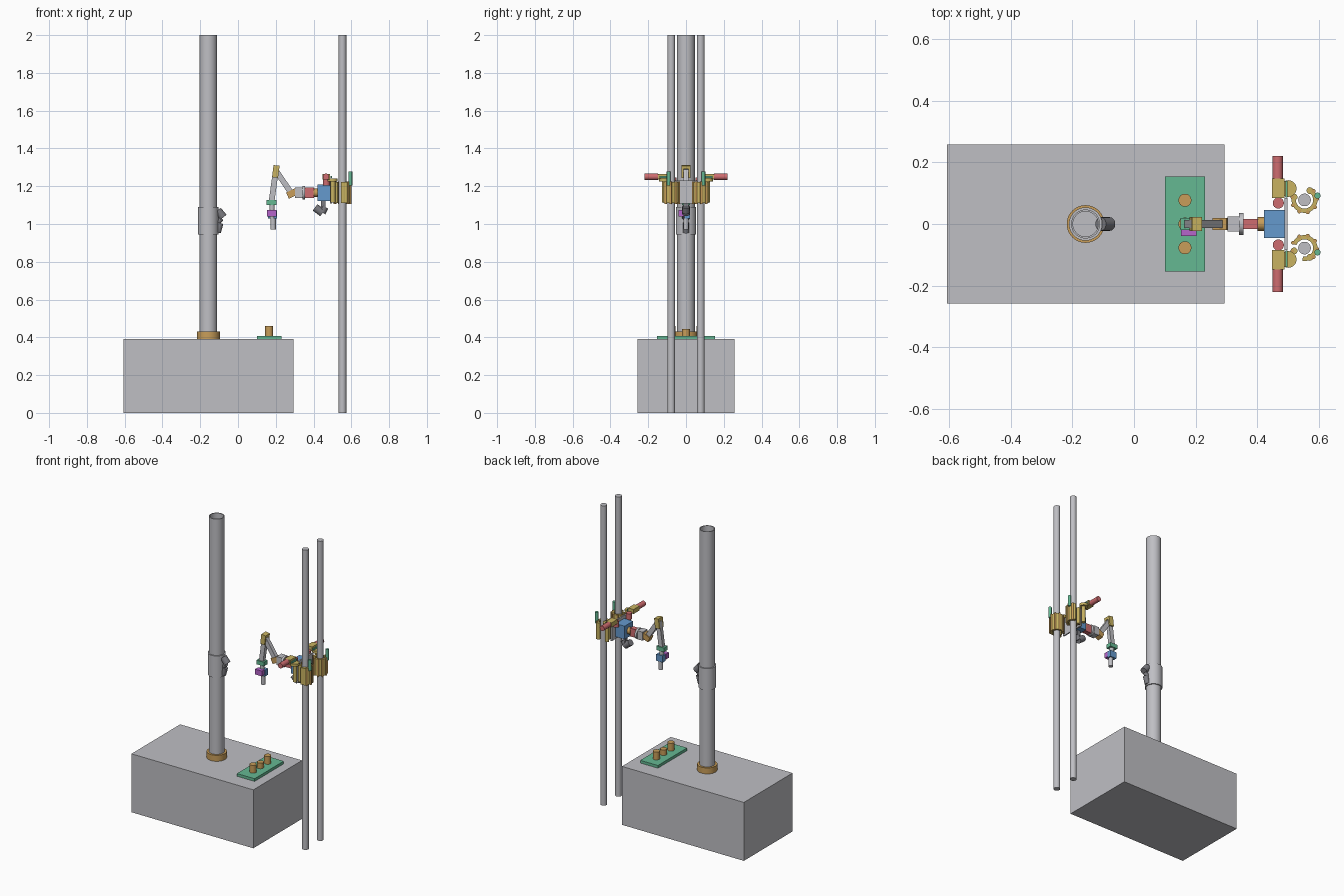
import bpy, bmesh
from math import pi, cos, sin, radians
from mathutils import Vector

cube = bpy.data.objects.get("Cube")
if cube:
    bpy.data.objects.remove(cube, do_unlink=True)


def material(name, r, g, b):
    m = bpy.data.materials.new(name)
    m.use_nodes = True
    m.diffuse_color = (r, g, b, 1)
    m.node_tree.nodes["Principled BSDF"].inputs["Base Color"].default_value = (r, g, b, 1)
    return m


GREY = material("light grey", 0.52, 0.52, 0.55)
DARK = material("dark grey", 0.2, 0.2, 0.22)
TAN = material("tan orange", 0.58, 0.34, 0.1)
GOLD = material("gold", 0.58, 0.45, 0.12)
GREEN = material("green", 0.13, 0.48, 0.29)
RED = material("red", 0.62, 0.15, 0.16)
BLUE = material("blue", 0.13, 0.32, 0.61)
PURPLE = material("purple", 0.47, 0.13, 0.6)


def finish(name, bm, mat, smooth=False):
    bmesh.ops.recalc_face_normals(bm, faces=bm.faces)
    mesh = bpy.data.meshes.new(name)
    bm.to_mesh(mesh)
    bm.free()
    mesh.materials.append(mat)
    ob = bpy.data.objects.new(name, mesh)
    bpy.context.collection.objects.link(ob)
    if smooth:
        bpy.ops.object.select_all(action='DESELECT')
        ob.select_set(True)
        bpy.context.view_layer.objects.active = ob
        bpy.ops.object.shade_smooth_by_angle(angle=radians(35))
    return ob


def box(name, mat, x, y, z):
    """Box from three (low, high) ranges."""
    bm = bmesh.new()
    bmesh.ops.create_cube(bm, size=1)
    for v in bm.verts:
        v.co = [(r[0] + r[1]) / 2 + c * (r[1] - r[0]) for c, r in zip(v.co, (x, y, z))]
    return finish(name, bm, mat)


def place(bm, a, b):
    """Move a z-aligned, centred shape onto the line a-b."""
    a, b = Vector(a), Vector(b)
    rot = (b - a).to_track_quat('Z', 'Y')
    for v in bm.verts:
        v.co = rot @ v.co + (a + b) / 2
    return bm


def rod(name, mat, a, b, r, sides=32):
    bm = bmesh.new()
    length = (Vector(b) - Vector(a)).length
    bmesh.ops.create_cone(bm, cap_ends=True, segments=sides, radius1=r, radius2=r, depth=length)
    return finish(name, place(bm, a, b), mat, True)


def link(name, mat, a, b, wide, deep):
    """Rectangular bar in the xz plane; deep is its size along y."""
    d = (Vector(b) - Vector(a)).normalized()
    side = Vector((-d.z, 0, d.x)) * wide / 2
    bm = bmesh.new()
    ring = [bm.verts.new(Vector(p) + s * side + Vector((0, -deep / 2, 0)))
            for p, s in ((a, 1), (b, 1), (b, -1), (a, -1))]
    face = bm.faces.new(ring)
    top = bmesh.ops.extrude_face_region(bm, geom=[face])["geom"]
    bmesh.ops.translate(bm, vec=(0, deep, 0),
                        verts=[v for v in top if isinstance(v, bmesh.types.BMVert)])
    return finish(name, bm, mat)


def ring(name, mat, x, y, z0, z1, ro, ri, start=0, sweep=360, steps=48):
    """Vertical tube, or a C shape when the sweep is below a full turn."""
    bm = bmesh.new()
    full = sweep == 360
    loops = []
    for i in range(steps if full else steps + 1):
        t = radians(start + sweep * i / steps)
        loops.append([bm.verts.new((x + r * cos(t), y + r * sin(t), z))
                      for r, z in ((ro, z0), (ro, z1), (ri, z1), (ri, z0))])
    for a, b in zip(loops, loops[1:] + (loops[:1] if full else [])):
        for k in range(4):
            n = (k + 1) % 4
            bm.faces.new((a[k], b[k], b[n], a[n]))
    if not full:
        bm.faces.new(loops[0])
        bm.faces.new(loops[-1][::-1])
    return finish(name, bm, mat, True)


# Base block, main mast and its fittings
box("base_block", GREY, (-0.607, 0.293), (-0.257, 0.257), (0, 0.39))
MX = -0.157
ring("main_mast", GREY, MX, 0, 0.39, 2.0, 0.047, 0.041)
ring("mast_collar", TAN, MX, 0, 0.39, 0.43, 0.061, 0.047)
ring("mast_sleeve", GREY, MX, 0, 0.945, 1.09, 0.054, 0.046)
rod("mast_sensor_mount", DARK, (-0.112, 0, 1.0), (-0.088, 0, 1.03), 0.014)
rod("mast_sensor_upper", DARK, (-0.108, 0, 1.072), (-0.078, 0, 1.035), 0.022)
rod("mast_sensor_lower", DARK, (-0.108, 0, 0.955), (-0.094, 0, 1.005), 0.017)

# Button panel
box("button_panel", GREEN, (0.1, 0.23), (-0.154, 0.154), (0.39, 0.408))
for label, y, top in (("right", -0.077, 0.46), ("middle", 0, 0.445), ("left", 0.077, 0.46)):
    rod("button_" + label, TAN, (0.165, y, 0.408), (0.165, y, top), 0.021)

# Twin rails with mirrored clamps
RX, RY = 0.553, 0.078
for s, side in ((-1, "right"), (1, "left")):
    y = s * RY
    rod(side + "_rail", GREY, (RX, y, 0), (RX, y, 2), 0.0205)
    ring(side + "_clamp", GOLD, RX, y, 1.11, 1.222, 0.042, 0.028,
         160 if s > 0 else -100, 300 - 40, 30)
    for i in range(7):
        t = s * radians(165 + 40 * i)
        cx, cy = RX + 0.041 * cos(t), y + 0.041 * sin(t)
        rod(f"{side}_clamp_rib_{i}", TAN, (cx, cy, 1.107), (cx, cy, 1.225), 0.0065, 12)
    for i, t in enumerate((165, 420)):
        t = s * radians(t)
        cx, cy = RX + 0.035 * cos(t), y + 0.035 * sin(t)
        rod(f"{side}_clamp_hinge_{i}", GOLD, (cx, cy, 1.11), (cx, cy, 1.222), 0.011, 16)
    # Latch pin and clamp drive
    rod(side + "_latch_pin", GREEN, (0.595, s * 0.092, 1.205), (0.595, s * 0.092, 1.278), 0.01, 16)
    rod(side + "_drive_wheel", GOLD, (0.5, s * 0.115, 1.225), (0.5, s * 0.115, 1.242), 0.027)
    rod(side + "_drive_shaft", GOLD, (0.502, s * 0.115, 1.115), (0.502, s * 0.115, 1.225), 0.013, 16)
    box(side + "_gearbox", GOLD, (0.447, 0.488),
        sorted((s * 0.085, s * 0.148)), (1.235, 1.265))
    rod(side + "_drive_motor", RED, (0.466, s * 0.148, 1.25), (0.466, s * 0.22, 1.25), 0.017)
    rod(side + "_lift_motor", RED, (0.468, s * 0.068, 1.205), (0.468, s * 0.068, 1.245), 0.018)
    box(side + "_guide_strip", GREEN, (0.491, 0.497),
        sorted((s * 0.086, s * 0.14)), (1.243, 1.255))

# Carriage between the rails
box("carriage_plate", GREY, (0.488, 0.497), (-0.085, 0.085), (1.108, 1.23))
box("carriage_box", BLUE, (0.422, 0.488), (-0.045, 0.045), (1.122, 1.21))
rod("carriage_camera", DARK, (0.408, 0, 1.088), (0.448, 0, 1.058), 0.021)
rod("camera_lens", DARK, (0.446, 0, 1.06), (0.462, 0, 1.09), 0.018)
box("camera_bracket", DARK, (0.44, 0.462), (-0.012, 0.012), (1.07, 1.125))

# Arm shoulder
rod("shoulder_bearing", TAN, (0.4, 0, 1.165), (0.424, 0, 1.165), 0.022)
box("shoulder_motor", RED, (0.352, 0.402), (-0.016, 0.016), (1.137, 1.192))
rod("shoulder_flange", GREY, (0.341, 0, 1.165), (0.355, 0, 1.165), 0.036)
box("shoulder_block", GREY, (0.303, 0.342), (-0.025, 0.025), (1.137, 1.194))
link("shoulder_joint", TAN, (0.262, 0, 1.15), (0.308, 0, 1.172), 0.036, 0.04)

# Arm links and elbow
link("upper_link", GREY, (0.277, 0, 1.17), (0.203, 0, 1.28), 0.03, 0.026)
for s, side in ((-1, "right"), (1, "left")):
    link(side + "_elbow_cheek", GOLD, (0.196, s * 0.018, 1.246), (0.204, s * 0.018, 1.31), 0.032, 0.01)
link("elbow_cap", GOLD, (0.202, 0, 1.292), (0.204, 0, 1.31), 0.032, 0.045)
link("fore_link", GREY, (0.201, 0, 1.29), (0.178, 0, 1.12), 0.03, 0.026)

# Wrist and tool
box("wrist_joint", GREEN, (0.15, 0.205), (-0.02, 0.02), (1.1, 1.127))
rod("wrist_shaft", GREY, (0.18, 0, 1.03), (0.18, 0, 1.1), 0.014)
box("wrist_motor", PURPLE, (0.153, 0.203), (-0.039, -0.008), (1.04, 1.075))
box("tool_head", BLUE, (0.158, 0.206), (-0.008, 0.02), (1.028, 1.072))
rod("tool_tip", GREY, (0.186, 0, 0.97), (0.186, 0, 1.03), 0.014)
